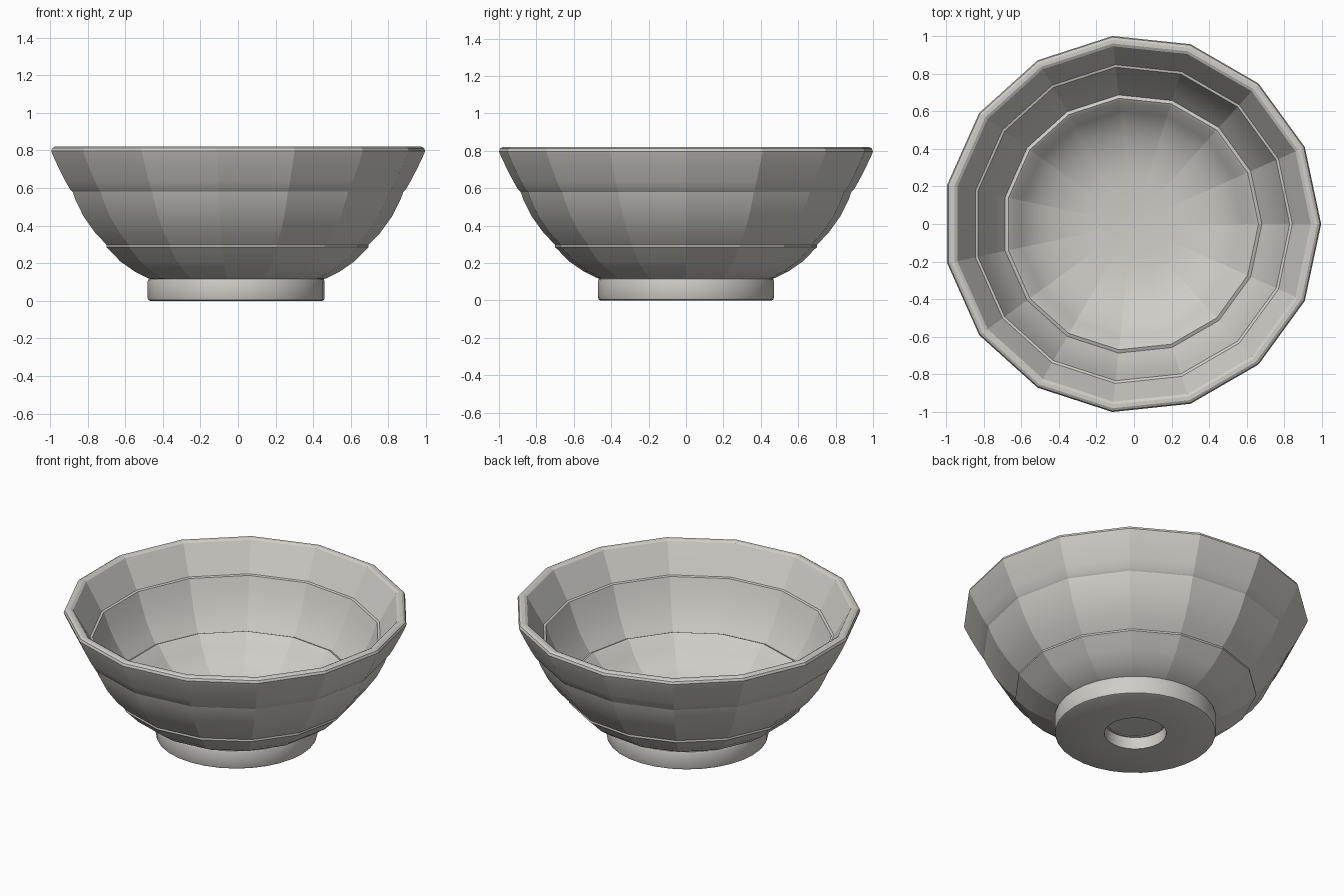
import bpy, bmesh, math

if "Cube" in bpy.data.objects:
    bpy.data.objects.remove(bpy.data.objects["Cube"])

CX = -0.01      # shared axis of all parts
SIDES = 15

glaze = bpy.data.materials.new("warm_grey")
glaze.diffuse_color = (0.62, 0.61, 0.57, 1)
glaze.use_nodes = True
glaze.node_tree.nodes["Principled BSDF"].inputs["Base Color"].default_value = glaze.diffuse_color


def lathe(name, profile, sides, closed=True, sharp_meridians=False, angle=30):
    """Spin an (r, z) profile around the axis; r = 0 becomes a pole."""
    bm = bmesh.new()
    rings = []
    for r, z in profile:
        if r == 0:
            rings.append([bm.verts.new((CX, 0, z))] * sides)
        else:
            rings.append([bm.verts.new((CX + r * math.cos(math.tau * i / sides),
                                        r * math.sin(math.tau * i / sides), z))
                          for i in range(sides)])
    pairs = list(zip(rings, rings[1:]))
    if closed:
        pairs.append((rings[-1], rings[0]))
    for a, b in pairs:
        for i in range(sides):
            j = (i + 1) % sides
            loop = list(dict.fromkeys((a[i], a[j], b[j], b[i])))
            if len(loop) > 2:
                bm.faces.new(loop)
    bmesh.ops.recalc_face_normals(bm, faces=bm.faces)
    mesh = bpy.data.meshes.new(name)
    # seams between the panels stay crisp
    if sharp_meridians:
        for e in bm.edges:
            r0, r1 = (math.hypot(v.co.x - CX, v.co.y) for v in e.verts)
            z0, z1 = (v.co.z for v in e.verts)
            e.smooth = not (abs(r0 - r1) > 1e-5 or abs(z0 - z1) > 1e-5)
    bm.to_mesh(mesh)
    bm.free()
    mesh.materials.append(glaze)
    obj = bpy.data.objects.new(name, mesh)
    bpy.context.collection.objects.link(obj)
    bpy.ops.object.select_all(action='DESELECT')
    obj.select_set(True)
    bpy.context.view_layer.objects.active = obj
    bpy.ops.object.shade_smooth_by_angle(angle=math.radians(angle),
                                         keep_sharp_edges=True)
    return obj


# Panelled bowl: three curved courses outside, rounded lip, stepped inside
outer = [(0.17, 0.075), (0.35, 0.085), (0.48, 0.12), (0.55, 0.155),
         (0.63, 0.21), (0.69, 0.272), (0.705, 0.285),
         (0.703, 0.297), (0.765, 0.36), (0.83, 0.45), (0.875, 0.54),
         (0.889, 0.58), (0.902, 0.592),
         (0.93, 0.64), (0.966, 0.71), (1.0, 0.782)]
lip = [(1.005, 0.797), (0.999, 0.812), (0.985, 0.82), (0.965, 0.82), (0.95, 0.812)]
inner = [(0.90, 0.725), (0.852, 0.64), (0.838, 0.636),
         (0.81, 0.56), (0.765, 0.46), (0.72, 0.39), (0.69, 0.348),
         (0.672, 0.356), (0.655, 0.345),
         (0.60, 0.275), (0.53, 0.22), (0.455, 0.18),
         (0.36, 0.15), (0.27, 0.135), (0.17, 0.13)]
lathe("bowl", outer + lip + inner, SIDES, sharp_meridians=True, angle=25)

# Round plug closing the middle of the bowl
lathe("centre_disc", [(0, 0.08), (0.19, 0.08), (0.192, 0.134), (0.1, 0.128), (0, 0.126)],
      32, closed=False)

# Foot ring with rounded edges
lathe("foot_ring", [(0.18, 0.0), (0.458, 0.0), (0.466, 0.004), (0.47, 0.014),
                    (0.47, 0.105), (0.466, 0.115), (0.456, 0.12), (0.18, 0.11)], 32)
